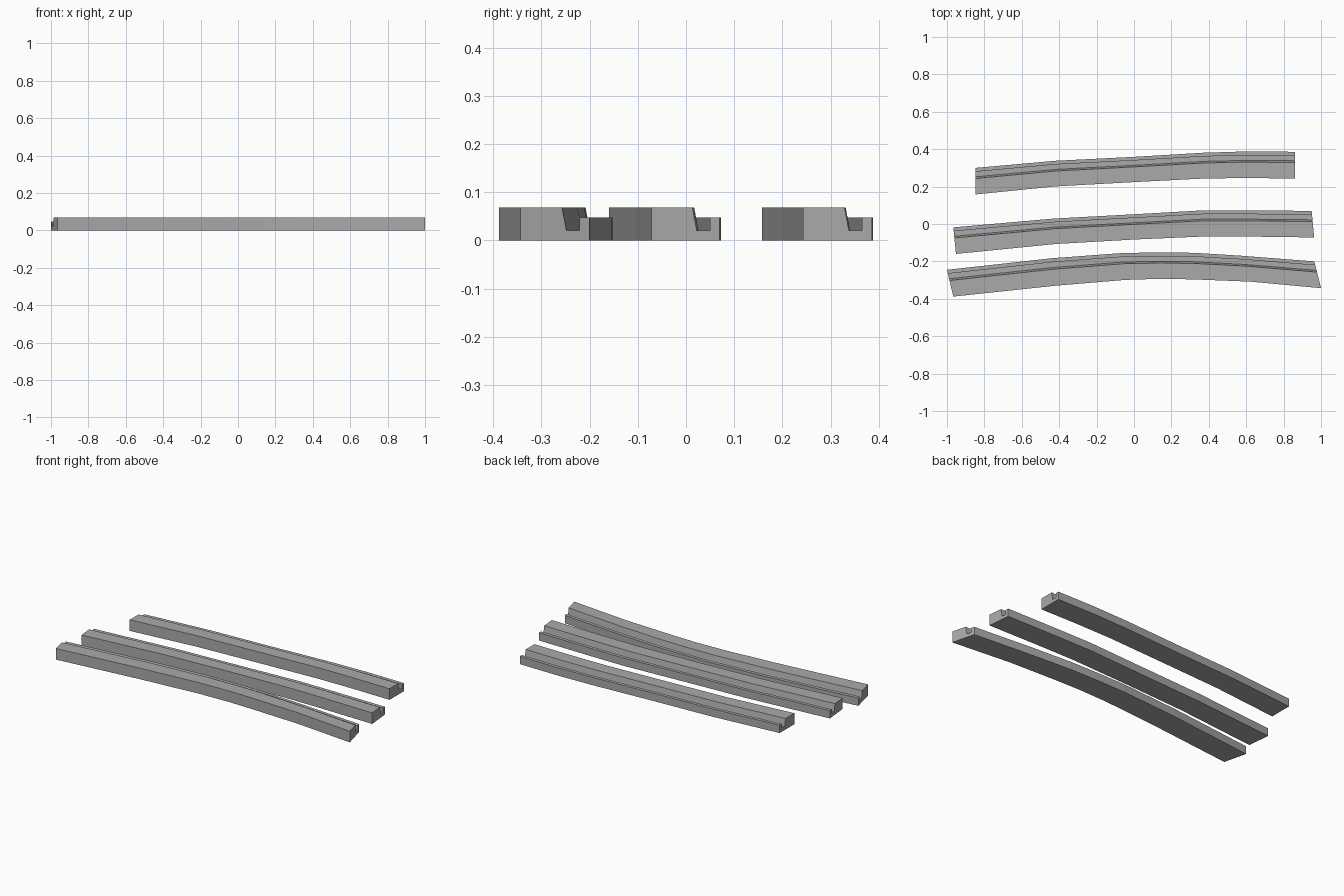
import bpy
import bmesh
from mathutils import Vector

cube = bpy.data.objects.get("Cube")
if cube:
    bpy.data.objects.remove(cube, do_unlink=True)

# One plain stone grey
grey = bpy.data.materials.new("stone grey")
grey.use_nodes = True
colour = (0.4, 0.4, 0.4, 1)
grey.diffuse_color = colour
grey.node_tree.nodes["Principled BSDF"].inputs["Base Color"].default_value = colour

# Cross-section: fraction across the width (front to back), height
SECTION = [(0, 0), (0, 0.068), (0.6, 0.068), (0.665, 0.02),
           (0.855, 0.02), (0.855, 0.048), (1, 0.048), (1, 0)]


def make_rail(name, front, back):
    """Loft the grooved section between a front and a back edge path."""
    bm = bmesh.new()
    rings = []
    for f, b in zip(front, back):
        f, b = Vector(f), Vector(b)
        rings.append([bm.verts.new((*f.lerp(b, u), z)) for u, z in SECTION])
    n = len(SECTION)
    for r, s in zip(rings, rings[1:]):
        for i in range(n):
            j = (i + 1) % n
            bm.faces.new((r[i], r[j], s[j], s[i]))
    bm.faces.new(rings[0])
    bm.faces.new(rings[-1][::-1])
    bmesh.ops.recalc_face_normals(bm, faces=bm.faces)
    mesh = bpy.data.meshes.new(name)
    bm.to_mesh(mesh)
    bm.free()
    mesh.materials.append(grey)
    bpy.context.collection.objects.link(bpy.data.objects.new(name, mesh))


# Front rail, bowed with splayed ends
make_rail("front_rail",
          [(-0.966, -0.388), (-0.42, -0.33), (-0.05, -0.299), (0.14, -0.293),
           (0.31, -0.296), (0.62, -0.308), (1, -0.343)],
          [(-1, -0.245), (-0.44, -0.183), (-0.06, -0.155), (0.14, -0.152),
           (0.32, -0.154), (0.58, -0.17), (0.964, -0.2)])

# Middle rail, gently curved
make_rail("middle_rail",
          [(-0.952, -0.16), (-0.42, -0.107), (0, -0.083), (0.37, -0.067),
           (0.6, -0.067), (0.963, -0.072)],
          [(-0.966, -0.018), (-0.43, 0.029), (0, 0.052), (0.37, 0.073),
           (0.6, 0.073), (0.95, 0.07)])

# Back rail, shortest, with square ends
make_rail("back_rail",
          [(-0.847, 0.158), (-0.42, 0.201), (0, 0.224), (0.37, 0.243),
           (0.6, 0.246), (0.86, 0.243)],
          [(-0.847, 0.3), (-0.42, 0.338), (0, 0.359), (0.37, 0.381),
           (0.6, 0.388), (0.86, 0.386)])
